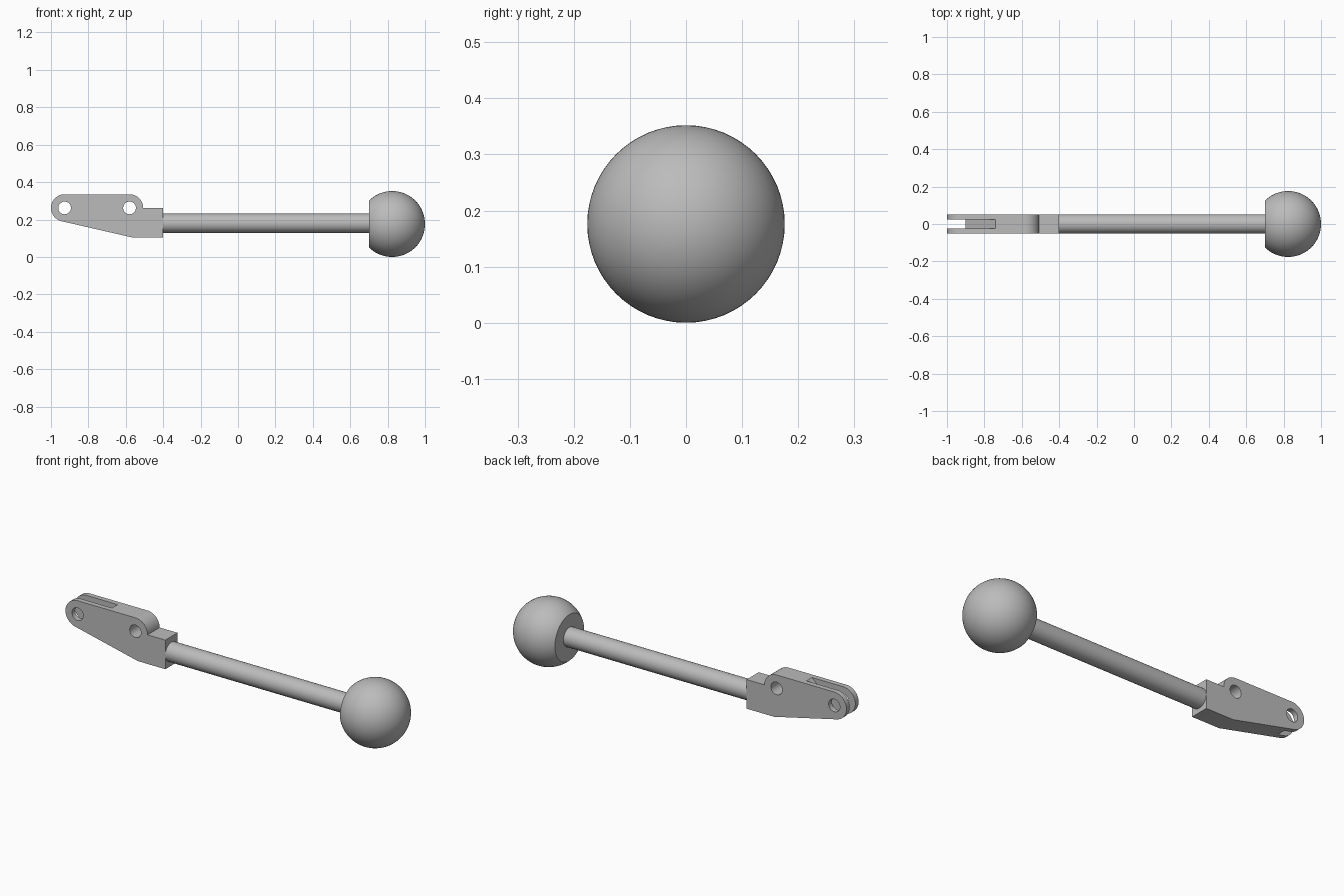
import bpy, bmesh
from math import cos, sin, radians
from mathutils import Matrix, Vector

cube = bpy.data.objects.get("Cube")
if cube:
    bpy.data.objects.remove(cube, do_unlink=True)

grey = bpy.data.materials.new("plain grey")
grey.use_nodes = True
grey.diffuse_color = (0.5, 0.5, 0.5, 1)
grey.node_tree.nodes["Principled BSDF"].inputs["Base Color"].default_value = (0.5, 0.5, 0.5, 1)


def make_object(name, bm):
    bmesh.ops.recalc_face_normals(bm, faces=bm.faces)
    mesh = bpy.data.meshes.new(name)
    bm.to_mesh(mesh)
    bm.free()
    mesh.materials.append(grey)
    obj = bpy.data.objects.new(name, mesh)
    bpy.context.collection.objects.link(obj)
    return obj


def extrude_profile(name, points, half_width):
    """Extrude an x-z outline evenly about y = 0."""
    bm = bmesh.new()
    face = bm.faces.new([bm.verts.new((x, -half_width, z)) for x, z in points])
    new = bmesh.ops.extrude_face_region(bm, geom=[face])["geom"]
    verts = [v for v in new if isinstance(v, bmesh.types.BMVert)]
    bmesh.ops.translate(bm, vec=(0, 2 * half_width, 0), verts=verts)
    return make_object(name, bm)


def arc(cx, cz, radius, start, end, steps):
    angles = [radians(start + (end - start) * i / steps) for i in range(steps + 1)]
    return [(cx + radius * cos(a), cz + radius * sin(a)) for a in angles]


def activate(obj):
    bpy.ops.object.select_all(action="DESELECT")
    obj.select_set(True)
    bpy.context.view_layer.objects.active = obj


def cut(target, cutter):
    cutter.hide_render = True
    mod = target.modifiers.new("cut", "BOOLEAN")
    mod.operation, mod.solver, mod.object = "DIFFERENCE", "EXACT", cutter
    activate(target)
    bpy.ops.object.modifier_apply(modifier=mod.name)
    bpy.data.objects.remove(cutter, do_unlink=True)


def smooth(obj):
    activate(obj)
    bpy.ops.object.shade_smooth_by_angle(angle=radians(30))


AXIS_Z = 0.176        # height of the rod and ball axis
PIN_Z = 0.262         # height of the pin holes
PINS = (-0.927, -0.58)
ROUND = 0.073
HALF = 0.052          # half thickness of the fork, also the rod radius

# Fork body: rounded ends over a sloping underside, with a square shoulder
outline = arc(PINS[1], PIN_Z, ROUND, 0, 90, 14)
outline += arc(PINS[0], PIN_Z, ROUND, 90, 257, 26)
outline += [(-0.565, 0.104), (-0.40, 0.104), (-0.40, PIN_Z)]
fork = extrude_profile("fork", outline, HALF)

# Pin holes
for x in PINS:
    cut(fork, extrude_profile("hole_cutter", arc(x, PIN_Z, 0.034, 0, 348.75, 31), 0.1))

# Open slot with a sloping floor
slot = [(-1.1, 0.05), (-1.04, 0.05), (-0.74, 0.335), (-0.687, 0.385), (-1.1, 0.385)]
cut(fork, extrude_profile("slot_cutter", slot, 0.024))
smooth(fork)

# Rod running into the ball
bm = bmesh.new()
bmesh.ops.create_cone(bm, cap_ends=True, segments=48, radius1=HALF, radius2=HALF, depth=1.12,
                      matrix=Matrix.Translation((0.15, 0, AXIS_Z + 0.004))
                      @ Matrix.Rotation(radians(90), 4, "Y"))
smooth(make_object("rod", bm))

# Ball with a flat face where the rod enters
bm = bmesh.new()
bmesh.ops.create_uvsphere(bm, u_segments=64, v_segments=40, radius=AXIS_Z,
                          matrix=Matrix.Translation((1 - AXIS_Z, 0, AXIS_Z))
                          @ Matrix.Rotation(radians(90), 4, "Y"))
cut_ring = bmesh.ops.bisect_plane(bm, geom=bm.verts[:] + bm.edges[:] + bm.faces[:],
                                  plane_co=Vector((0.70, 0, 0)), plane_no=Vector((1, 0, 0)),
                                  clear_inner=True)["geom_cut"]
bmesh.ops.contextual_create(bm, geom=[e for e in cut_ring if isinstance(e, bmesh.types.BMEdge)])
smooth(make_object("ball_knob", bm))
